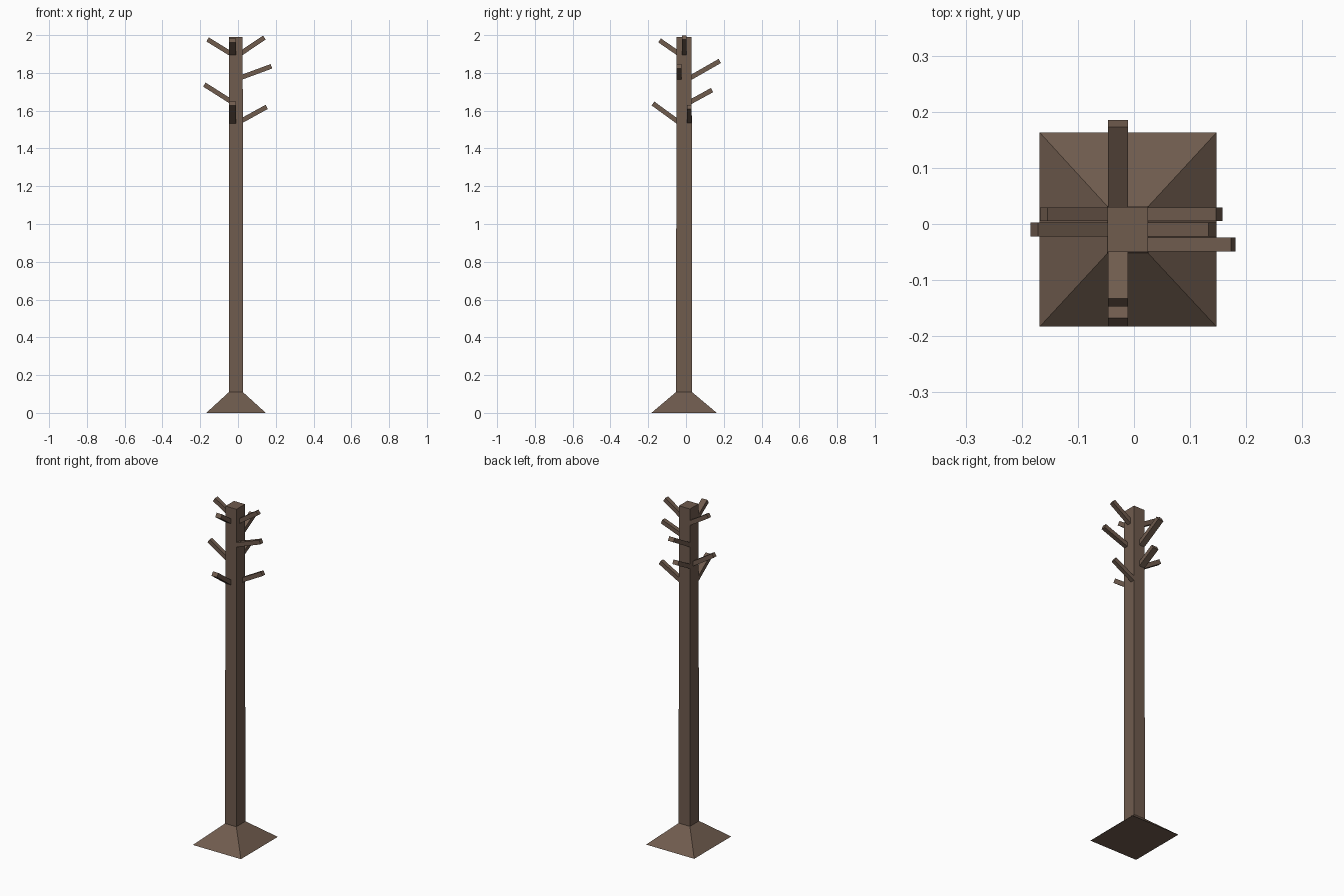
import bpy, bmesh
from mathutils import Vector

if "Cube" in bpy.data.objects:
    bpy.data.objects.remove(bpy.data.objects["Cube"])

wood = bpy.data.materials.new("brown_wood")
wood.diffuse_color = (0.16, 0.106, 0.076, 1)
wood.use_nodes = True
wood.node_tree.nodes["Principled BSDF"].inputs["Base Color"].default_value = wood.diffuse_color


def make(name, bottom, top):
    """Flat-faced solid between two matching four-point loops."""
    bm = bmesh.new()
    a = [bm.verts.new(p) for p in bottom]
    b = [bm.verts.new(p) for p in top]
    bm.faces.new(a[::-1])
    bm.faces.new(b)
    for i in range(4):
        j = (i + 1) % 4
        bm.faces.new((a[i], a[j], b[j], b[i]))
    bmesh.ops.recalc_face_normals(bm, faces=bm.faces)
    me = bpy.data.meshes.new(name)
    bm.to_mesh(me)
    bm.free()
    me.materials.append(wood)
    bpy.context.collection.objects.link(bpy.data.objects.new(name, me))


def rect(x0, x1, y0, y1, z):
    return [(x0, y0, z), (x1, y0, z), (x1, y1, z), (x0, y1, z)]


# Flared foot and slightly tapered square post
make("foot", rect(-0.168, 0.147, -0.183, 0.163, 0),
     rect(-0.048, 0.026, -0.053, 0.032, 0.11))
make("post", rect(-0.048, 0.026, -0.053, 0.032, 0.11),
     rect(-0.047, 0.025, -0.05, 0.03, 1.99))


def peg(name, axis, start, end, lo, hi, t=0.025):
    """Slanted peg along x (axis 0) or y (axis 1); start/end are (along, z)."""
    s, e = Vector(start), Vector(end)
    d = (e - s).normalized()
    s -= d * 0.012                      # sink into the post
    n = Vector((-d.y, d.x)) * t / 2

    def loop(c):
        pts = [(c - n, lo), (c - n, hi), (c + n, hi), (c + n, lo)]
        return [(p.x, w, p.y) if axis == 0 else (w, p.x, p.y) for p, w in pts]
    make(name, loop(s), loop(e))


# Pegs to the right and left
back, mid, front = (0.005, 0.029), (-0.022, 0.003), (-0.049, -0.024)
peg("peg_right_top", 0, (0.025, 1.910), (0.140, 1.987), *mid)
peg("peg_right_middle", 0, (0.025, 1.779), (0.177, 1.835), *front)
peg("peg_right_low", 0, (0.025, 1.550), (0.152, 1.620), *back)
peg("peg_left_top", 0, (-0.047, 1.907), (-0.161, 1.977), *back)
peg("peg_left_low", 0, (-0.047, 1.655), (-0.178, 1.738), *mid)

# Wider pegs to the front and back
side = (-0.0465, -0.011)
peg("peg_front_top", 1, (-0.05, 1.910), (-0.140, 1.972), *side)
peg("peg_front_low", 1, (-0.05, 1.547), (-0.175, 1.638), *side)
peg("peg_back_top", 1, (0.03, 1.778), (0.179, 1.863), *side)
peg("peg_back_low", 1, (0.03, 1.650), (0.138, 1.709), *side)
